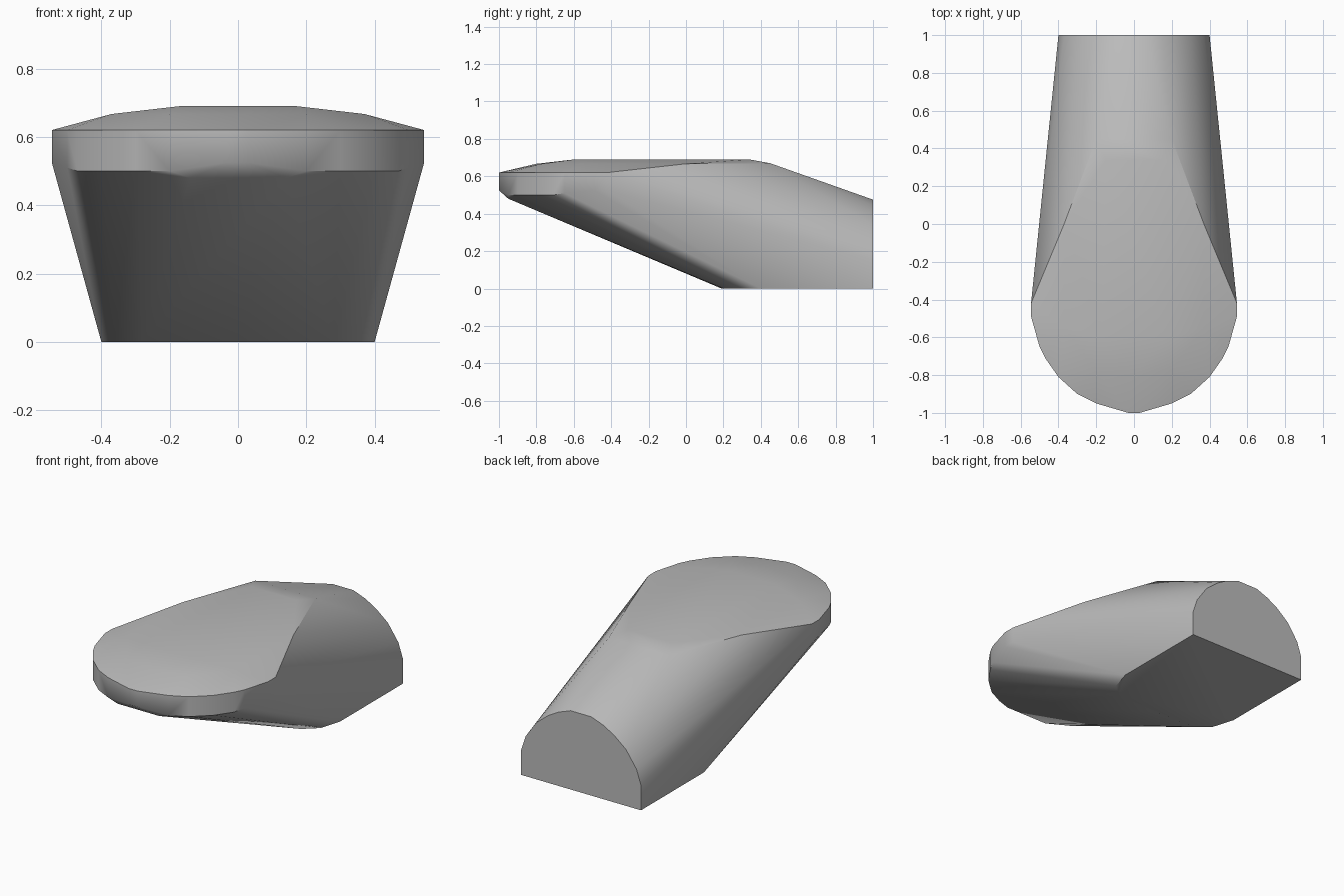
import bpy, bmesh, math

cube = bpy.data.objects.get("Cube")
if cube:
    bpy.data.objects.remove(cube, do_unlink=True)

grey = bpy.data.materials.new("neutral grey")
grey.use_nodes = True
colour = (0.5, 0.5, 0.5, 1)
grey.diffuse_color = colour
grey.node_tree.nodes["Principled BSDF"].inputs["Base Color"].default_value = colour

# Half profiles, mirrored across x
back_arch = [(.4, 0), (.4, .15), (.37, .24), (.3, .34), (.22, .405), (.15, .445), (.07, .475)]
foot = [(.4, .4), (.36, .27), (.28, .2), (0, .19)]
rim = [(.03, -1, .525), (.2, -.95, .5), (.3, -.9, .5), (.4, -.81, .5),
       (.47, -.71, .5), (.5, -.65, .51), (.545, -.49, .525), (.545, -.42, .525)]
chin = [(.14, -.95, .48)]
dome = [(.17, -.6, .69), (.15, .34, .69), (.2, .45, .67),
        (.37, 0, .667), (.37, -.55, .667), (.2, -.77, .667), (0, -.8, .667)]

points = [(x, 1, z) for x, z in back_arch]
points += [(x, y, 0) for x, y in foot]
points += rim + [(x, y, .62) for x, y, _ in rim] + chin + dome

# Wrap one tight skin around the profiles
bm = bmesh.new()
for x, y, z in points:
    for side in (1, -1) if x else (1,):
        bm.verts.new((side * x, y, z))
hull = bmesh.ops.convex_hull(bm, input=bm.verts)
unused = {v for v in hull["geom_interior"] + hull["geom_unused"]
          if isinstance(v, bmesh.types.BMVert)}
bmesh.ops.delete(bm, geom=list(unused), context='VERTS')
bmesh.ops.dissolve_limit(bm, angle_limit=math.radians(1), verts=bm.verts, edges=bm.edges)
bmesh.ops.recalc_face_normals(bm, faces=bm.faces)

mesh = bpy.data.meshes.new("wedge_body")
bm.to_mesh(mesh)
bm.free()
mesh.materials.append(grey)
body = bpy.data.objects.new("wedge_body", mesh)
bpy.context.collection.objects.link(body)
bpy.context.view_layer.objects.active = body
body.select_set(True)
bpy.ops.object.shade_smooth_by_angle(angle=math.radians(35))
